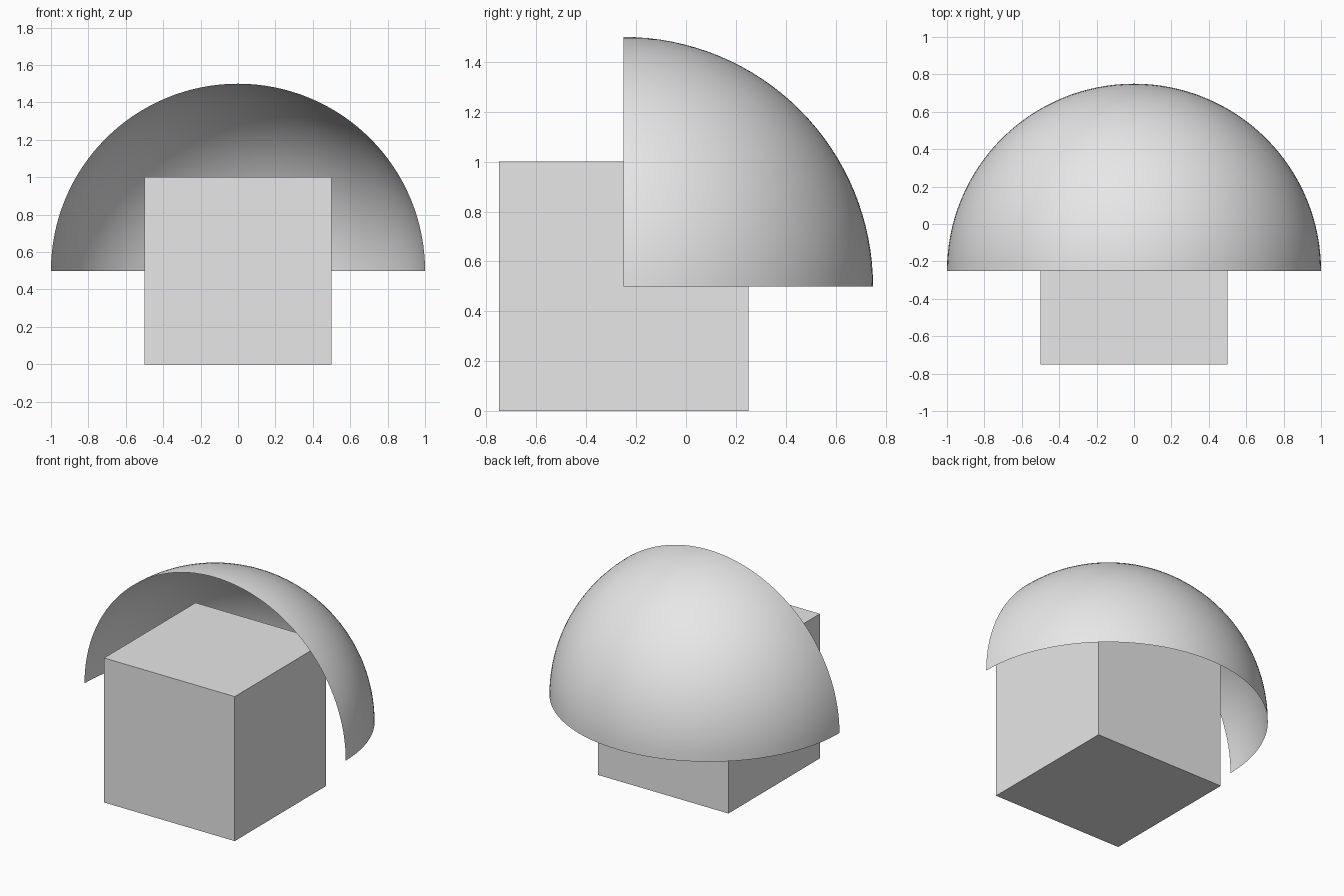
import bpy
import bmesh
from mathutils import Matrix

CENTRE = (0, -0.25, 0.5)

default = bpy.data.objects.get("Cube")
if default:
    bpy.data.objects.remove(default, do_unlink=True)

# One plain grey for both parts
grey = bpy.data.materials.new("light_grey")
grey.use_nodes = True
colour = (0.8, 0.8, 0.8, 1)
grey.diffuse_color = colour
grey.node_tree.nodes["Principled BSDF"].inputs["Base Color"].default_value = colour


def add_part(name, bm, smooth=False):
    mesh = bpy.data.meshes.new(name)
    for face in bm.faces:
        face.smooth = smooth
    bm.to_mesh(mesh)
    bm.free()
    mesh.materials.append(grey)
    part = bpy.data.objects.new(name, mesh)
    part.location = CENTRE
    bpy.context.collection.objects.link(part)
    return part


# Solid block
bm = bmesh.new()
bmesh.ops.create_cube(bm, size=1)
add_part("block", bm)

# Open quarter-sphere canopy: keep only the upper back of a sphere
bm = bmesh.new()
bmesh.ops.create_uvsphere(bm, u_segments=128, v_segments=64, radius=1)
for normal in ((0, 1, 0), (0, 0, 1)):
    bmesh.ops.bisect_plane(bm, geom=bm.verts[:] + bm.edges[:] + bm.faces[:],
                           dist=1e-5, plane_co=(0, 0, 0), plane_no=normal,
                           clear_inner=True)
add_part("canopy", bm, smooth=True)
